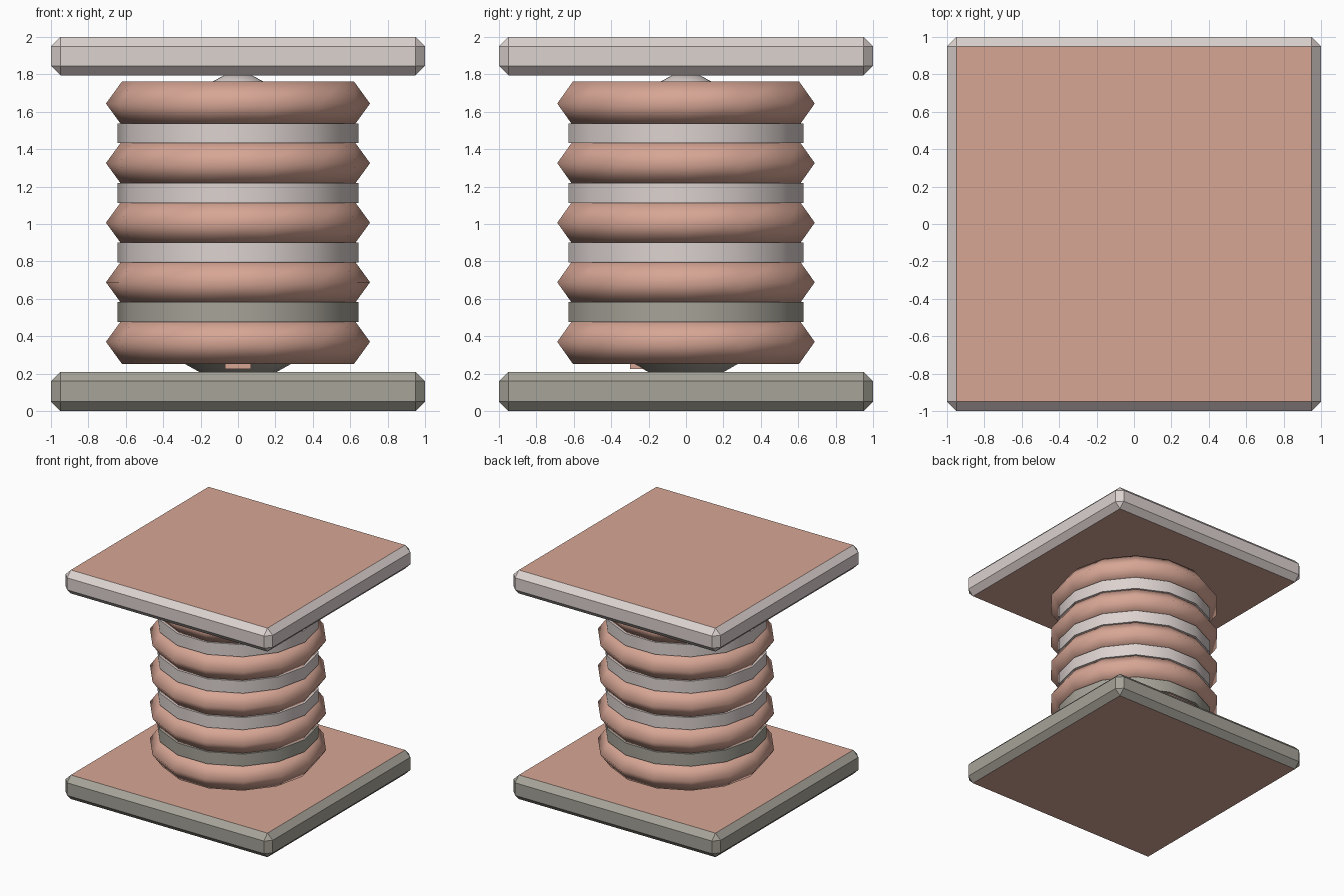
import bpy, bmesh, math

if "Cube" in bpy.data.objects:
    bpy.data.objects.remove(bpy.data.objects["Cube"])


def material(name, srgb):
    m = bpy.data.materials.new(name)
    lin = [((c / 255 + 0.055) / 1.055) ** 2.4 for c in srgb]
    m.diffuse_color = (*lin, 1)
    m.use_nodes = True
    m.node_tree.nodes["Principled BSDF"].inputs["Base Color"].default_value = m.diffuse_color
    return m


COPPER = material("copper", (215, 166, 149))
LIGHT = material("light_metal", (220, 210, 207))
DARK = material("dark_metal", (166, 163, 152))
SIDES = 14


def add_object(name, bm, mats, smooth=None):
    bmesh.ops.recalc_face_normals(bm, faces=bm.faces)
    me = bpy.data.meshes.new(name)
    bm.to_mesh(me)
    bm.free()
    for m in mats:
        me.materials.append(m)
    ob = bpy.data.objects.new(name, me)
    bpy.context.collection.objects.link(ob)
    if smooth:
        bpy.ops.object.select_all(action='DESELECT')
        ob.select_set(True)
        bpy.context.view_layer.objects.active = ob
        bpy.ops.object.shade_smooth_by_angle(angle=math.radians(smooth))
    return ob


def box(name, lo, hi, mats, chamfer=0):
    """Box between two corners; the large level faces take the second material."""
    bm = bmesh.new()
    bmesh.ops.create_cube(bm, size=1)
    for v in bm.verts:
        v.co = [(a + b) / 2 + c * (b - a) for a, b, c in zip(lo, hi, v.co)]
    if chamfer:
        bmesh.ops.bevel(bm, geom=bm.edges[:], offset=chamfer, segments=1,
                        affect='EDGES', profile=0.5)
    bm.normal_update()
    if len(mats) > 1:
        for f in bm.faces:
            f.material_index = int(abs(f.normal.z) > 0.99)
    return add_object(name, bm, mats)


def lathe(name, profile, mat, closed=False, sides=SIDES, smooth=40):
    """Turn an (r, z) profile about z; open profiles get flat caps."""
    bm = bmesh.new()
    rings = [[bm.verts.new((r * math.cos(2 * math.pi * i / sides),
                            r * math.sin(2 * math.pi * i / sides), z))
              for i in range(sides)] for r, z in profile]
    pairs = list(zip(rings, rings[1:]))
    if closed:
        pairs.append((rings[-1], rings[0]))
    else:
        bm.faces.new(rings[0])
        bm.faces.new(rings[-1])
    for a, b in pairs:
        for i in range(sides):
            j = (i + 1) % sides
            bm.faces.new((a[i], a[j], b[j], b[i]))
    return add_object(name, bm, [mat], smooth)


# End plates with copper level faces
box("base_plate", (-1, -1, 0), (1, 1, 0.21), [DARK, COPPER], 0.05)
box("top_plate", (-1, -1, 1.795), (1, 1, 2), [LIGHT, COPPER], 0.05)

# Five bulging rings with a pentagonal section
PITCH, FIRST = 0.3185, 0.37
for k in range(5):
    z = FIRST + k * PITCH
    section = [(0.582 + 0.124 * math.cos(2 * math.pi * i / 5),
                z + 0.124 * math.sin(2 * math.pi * i / 5)) for i in range(5)]
    lathe(f"coil_ring_{k + 1}", section, COPPER, closed=True, smooth=80)

# Four metal discs between the rings
for k in range(4):
    z = FIRST + (k + 0.5) * PITCH
    lathe(f"spacer_disc_{k + 1}", [(0.645, z - 0.053), (0.645, z + 0.053)],
          LIGHT if k else DARK)

# Core: flared foot with a small key, and a tapered upper pin
lathe("core_foot", [(0.2, 0.205), (0.29, 0.255), (0.29, 0.5)], DARK)
box("foot_key", (-0.07, -0.3, 0.225), (0.07, -0.2, 0.3), [COPPER])
lathe("core_pin", [(0.2, 1.45), (0.2, 1.7), (0.135, 1.762), (0.07, 1.797)],
      LIGHT, sides=24)
